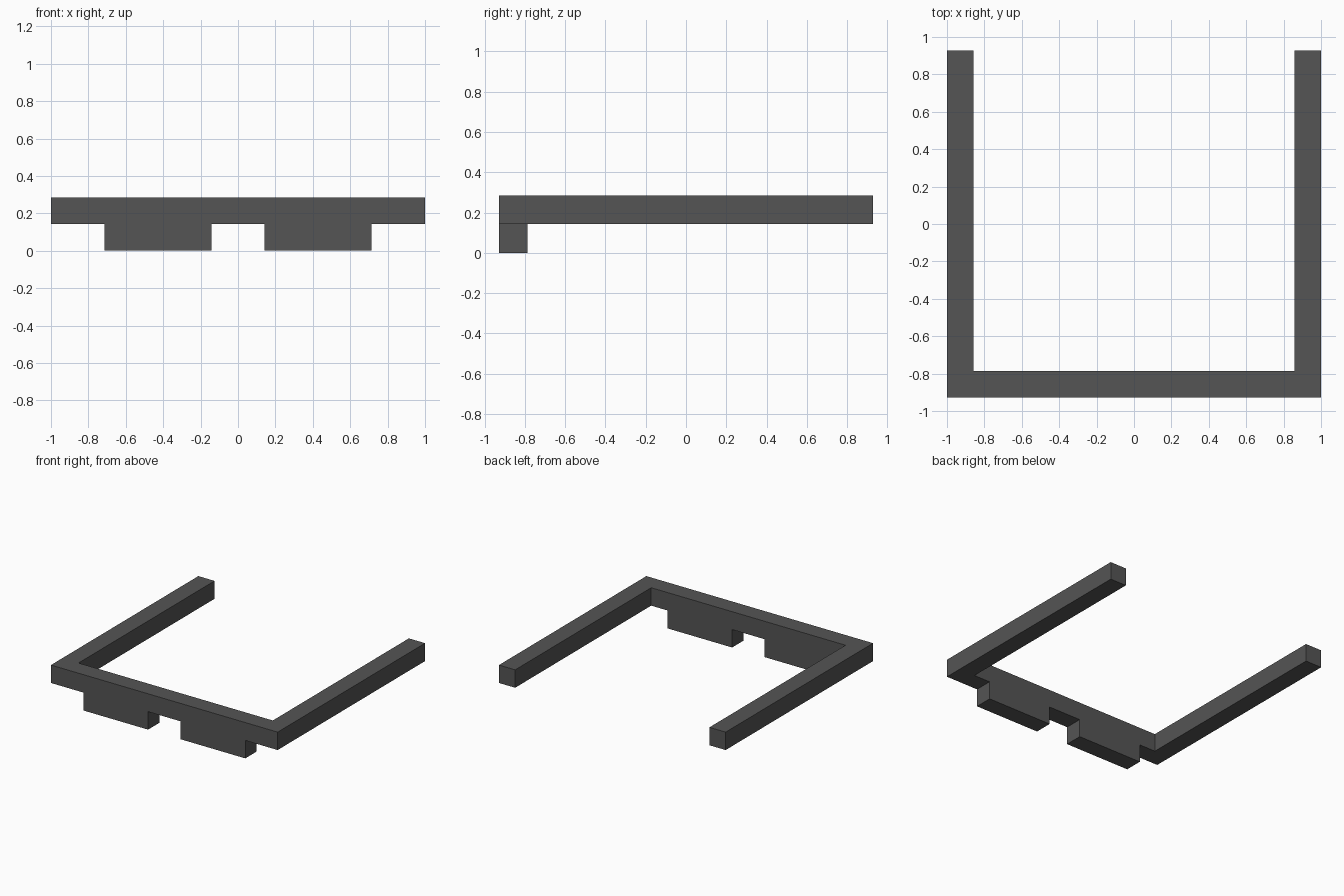
import bpy, bmesh
from mathutils import Vector

if "Cube" in bpy.data.objects:
    bpy.data.objects.remove(bpy.data.objects["Cube"])

U = 1 / 7          # grid unit: bar thickness
FRONT = -6.5 * U   # front plane

bm = bmesh.new()


def panel(x0, x1, z0):
    """One-unit-high rectangle on the front plane, in grid units."""
    pts = [(x0, z0), (x1, z0), (x1, z0 + 1), (x0, z0 + 1)]
    return bm.faces.new([bm.verts.new((x * U, FRONT, z * U)) for x, z in pts])


# Front profile: rail on top, two tabs below
xs = [-7, -6, -5, -2.667, 2.667, 5, 6, 7]
xs[3], xs[4] = -1, 1
for a, b in zip(xs, xs[1:]):
    panel(a, b, 1)
for a, b in ((-5, -1), (1, 5)):
    panel(a, b, 0)
bmesh.ops.remove_doubles(bm, verts=bm.verts[:], dist=1e-4)

# Give the front its depth
res = bmesh.ops.extrude_face_region(bm, geom=bm.faces[:])
verts = [g for g in res["geom"] if isinstance(g, bmesh.types.BMVert)]
bmesh.ops.translate(bm, verts=verts, vec=(0, U, 0))
bmesh.ops.recalc_face_normals(bm, faces=bm.faces[:])

# Pull the two side arms out of the back of the rail ends
ends = [f for f in bm.faces
        if f.normal.y > 0.9 and abs(f.calc_center_median().x) > 6 * U]
res = bmesh.ops.extrude_discrete_faces(bm, faces=ends)
for f in res["faces"]:
    bmesh.ops.translate(bm, verts=f.verts[:], vec=Vector((0, 12 * U, 0)))

# Merge coplanar faces into clean flat sides
bmesh.ops.dissolve_limit(bm, angle_limit=0.01, verts=bm.verts[:], edges=bm.edges[:])
bmesh.ops.recalc_face_normals(bm, faces=bm.faces[:])

mesh = bpy.data.meshes.new("tabbed_frame")
bm.to_mesh(mesh)
bm.free()
frame = bpy.data.objects.new("tabbed_frame", mesh)
bpy.context.collection.objects.link(frame)

# Dark grey finish
mat = bpy.data.materials.new("dark_grey")
mat.diffuse_color = (0.09, 0.09, 0.09, 1)
mat.use_nodes = True
mat.node_tree.nodes["Principled BSDF"].inputs["Base Color"].default_value = mat.diffuse_color
mesh.materials.append(mat)
